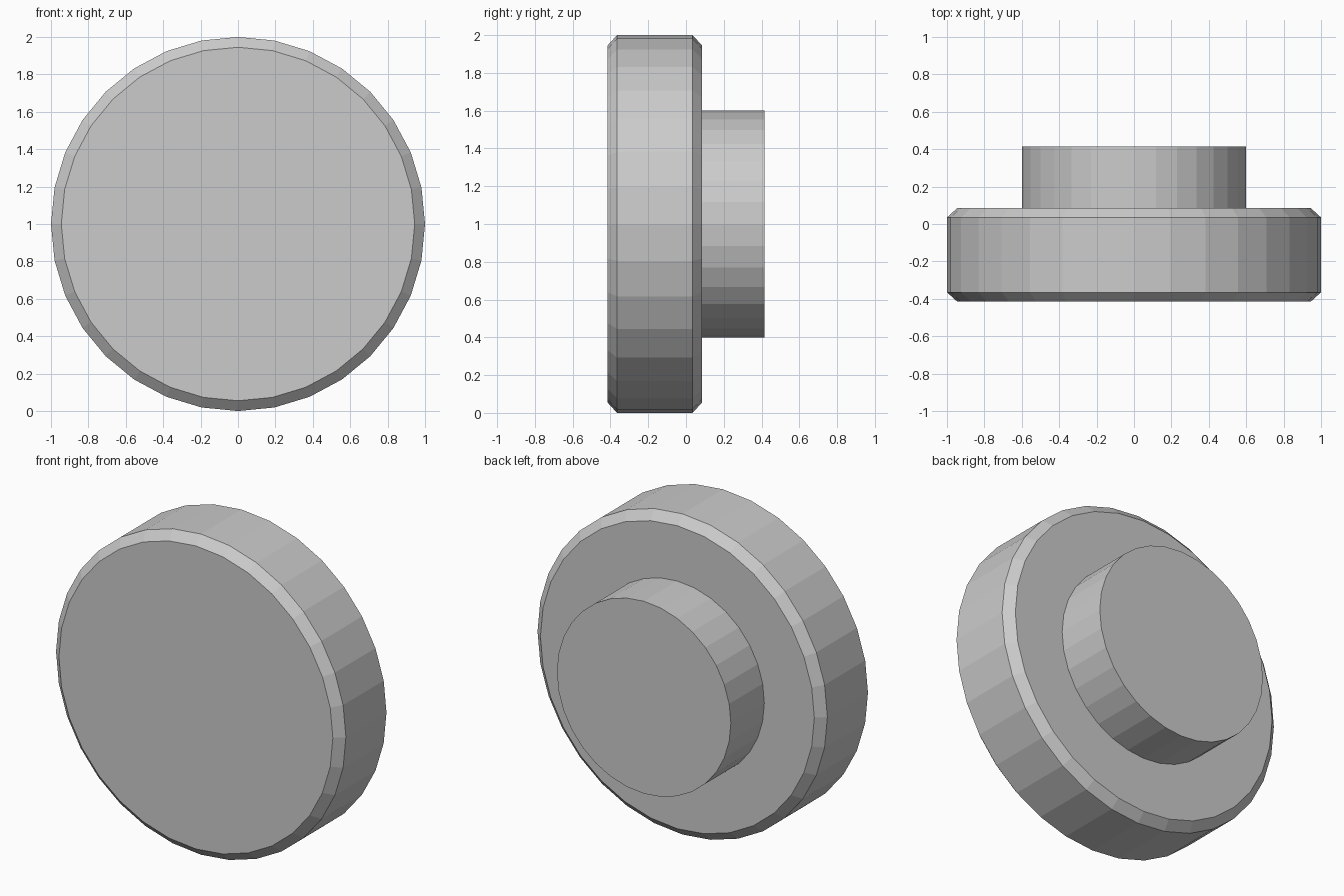
import bpy, bmesh
from math import sin, cos, tau

if "Cube" in bpy.data.objects:
    bpy.data.objects.remove(bpy.data.objects["Cube"])

SIDES = 32
CENTRE_Z = 1.0

grey = bpy.data.materials.new("light grey")
grey.diffuse_color = (0.6, 0.6, 0.6, 1)
grey.use_nodes = True
grey.node_tree.nodes["Principled BSDF"].inputs["Base Color"].default_value = grey.diffuse_color


def lathe(name, profile):
    """Turn (radius, y) points round the y axis and cap both ends."""
    bm = bmesh.new()
    rings = [[bm.verts.new((r * cos(tau * i / SIDES), y, CENTRE_Z + r * sin(tau * i / SIDES)))
              for i in range(SIDES)] for r, y in profile]
    for a, b in zip(rings, rings[1:]):
        for i in range(SIDES):
            j = (i + 1) % SIDES
            bm.faces.new((a[i], a[j], b[j], b[i]))
    bm.faces.new(rings[0])
    bm.faces.new(rings[-1])
    bmesh.ops.recalc_face_normals(bm, faces=bm.faces)
    mesh = bpy.data.meshes.new(name)
    bm.to_mesh(mesh)
    bm.free()
    mesh.materials.append(grey)
    obj = bpy.data.objects.new(name, mesh)
    bpy.context.collection.objects.link(obj)
    return obj


# Wide front disc with chamfered rims
lathe("disc", [(0.945, -0.415), (1.0, -0.365), (1.0, 0.035), (0.945, 0.085)])

# Narrow hub on the back
lathe("hub", [(0.6, 0.08), (0.6, 0.415)])
